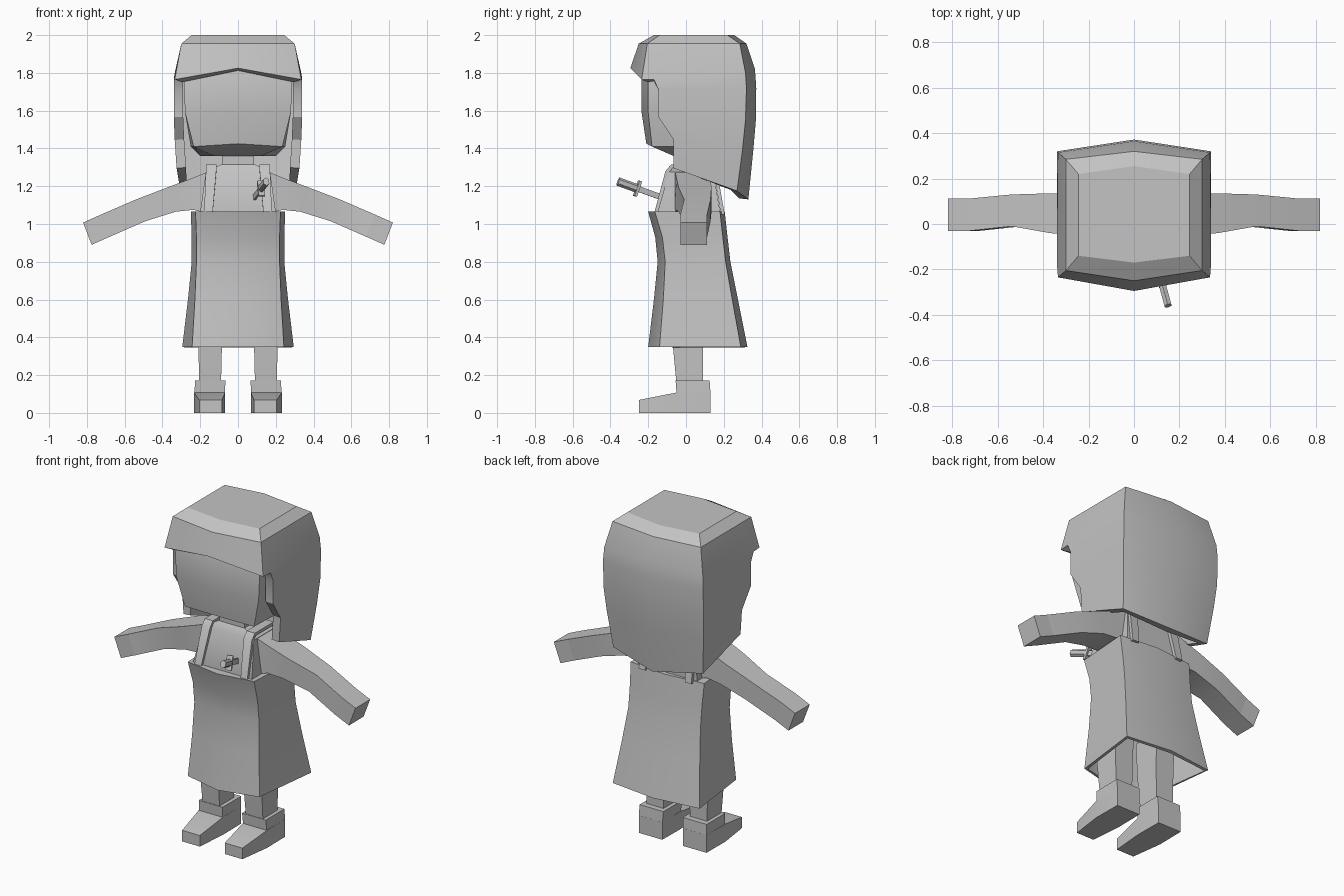
import bpy, bmesh
from mathutils import Vector, Matrix

cube = bpy.data.objects.get("Cube")
if cube:
    bpy.data.objects.remove(cube, do_unlink=True)

grey = bpy.data.materials.new("plain_grey")
grey.use_nodes = True
GREY = (0.55, 0.55, 0.55, 1)
grey.diffuse_color = GREY
grey.node_tree.nodes["Principled BSDF"].inputs["Base Color"].default_value = GREY


def finish(name, bm, mirror=False, thick=0, offset=-1):
    """Turn a bmesh into an object, apply its modifiers and shade it."""
    mesh = bpy.data.meshes.new(name)
    bm.to_mesh(mesh)
    bm.free()
    mesh.materials.append(grey)
    ob = bpy.data.objects.new(name, mesh)
    bpy.context.collection.objects.link(ob)
    if mirror:
        ob.modifiers.new("mirror", "MIRROR").merge_threshold = 0.001
    if thick:
        solid = ob.modifiers.new("solidify", "SOLIDIFY")
        solid.thickness, solid.offset = thick, offset
    bpy.ops.object.select_all(action="DESELECT")
    ob.select_set(True)
    bpy.context.view_layer.objects.active = ob
    bpy.ops.object.convert(target="MESH")
    bpy.ops.object.shade_smooth_by_angle(angle=0.52)
    return ob


def skin(rings, closed=True, start=True, end=True, recalc=True):
    """Bridge rings of points with quads; rings may drop leading points (None)."""
    bm = bmesh.new()
    rows = [[bm.verts.new(p) if p else None for p in r] for r in rings]
    n = len(rows[0])
    for a, b in zip(rows, rows[1:]):
        for j in range(n if closed else n - 1):
            k = (j + 1) % n
            quad = (a[j], b[j], b[k], a[k])
            if all(quad):
                bm.faces.new(quad)
    if start:
        bm.faces.new(rows[0])
    if end:
        bm.faces.new(rows[-1])
    if recalc:
        bmesh.ops.recalc_face_normals(bm, faces=bm.faces)
    return bm


def six(z, xf, xb, front_mid, front, back, back_mid, lift=0):
    """Six-sided ring with a shallow peak at front and back."""
    return [(0, front_mid, z + lift), (xf, front, z), (xb, back, z),
            (0, back_mid, z), (-xb, back, z), (-xf, front, z)]


def rect(x0, x1, y0, y1, z):
    return [(x0, y0, z), (x1, y0, z), (x1, y1, z), (x0, y1, z)]


# Hair: half shell of columns front middle, front corner, side, back corner, back middle
hair = [
    [(0, -.17, 2), (.245, -.14, 2), (.245, -.05, 2), (.245, .22, 2), (0, .255, 2)],
    [(0, -.25, 1.955), (.3, -.205, 1.955), (.3, -.1, 1.955), (.3, .285, 1.955), (0, .32, 1.955)],
    [(0, -.295, 1.825), (.335, -.235, 1.765), (.34, -.17, 1.765), (.335, .315, 1.8), (0, .365, 1.82)],
    [None, None, (.34, -.145, 1.71), (.34, .32, 1.72), (0, .372, 1.72)],
    [None, None, (.34, -.145, 1.565), (.34, .315, 1.55), (0, .37, 1.55)],
    [None, None, (.335, -.065, 1.445), (.328, .3, 1.4), (0, .357, 1.4)],
    [None, None, (.325, -.065, 1.295), (.305, .27, 1.175), (0, .33, 1.13)],
]
finish("hair", skin(hair, closed=False, end=False, recalc=False), mirror=True, thick=.05)

# Head and neck
finish("head", skin([
    six(1.36, .125, .2, -.065, -.065, .18, .2),
    six(1.41, .235, .25, -.21, -.18, .22, .25, .015),
    six(1.59, .28, .28, -.235, -.2, .24, .28),
    six(1.77, .288, .285, -.235, -.2, .24, .28),
    six(1.9, .25, .25, -.19, -.17, .22, .25)]))
finish("neck", skin([rect(-.085, .085, -.06, .08, z) for z in (1.26, 1.4)]))

# Torso
finish("torso", skin([
    rect(-.2, .2, -.14, .17, 1.0),
    rect(-.2, .2, -.15, .18, 1.065),
    rect(-.17, .17, -.09, .145, 1.275),
    rect(-.09, .09, -.06, .09, 1.315)]))

# Shoulder straps running over the torso from front to back
strap_path = [(-.16, 1.05), (-.1, 1.275), (-.075, 1.305), (.1, 1.305), (.16, 1.25), (.195, 1.05)]
strap = [[(.135 - .02 * (z > 1.2), y, z), (.18 - .01 * (z > 1.2), y, z)] for y, z in strap_path]
finish("shoulder_straps", skin(strap, False, False, False, False), mirror=True, thick=.02, offset=0)

# Skirt, hollow below
finish("skirt", skin([
    six(1.065, .225, .25, -.2, -.165, .18, .205),
    six(.93, .22, .245, -.163, -.125, .195, .22),
    six(.8, .22, .245, -.15, -.11, .21, .235),
    six(.6, .228, .265, -.17, -.12, .245, .275),
    six(.35, .243, .295, -.2, -.14, .29, .325)], end=False), thick=.02)


# Arms and hands: rings given by top and bottom point and depth range
def arm_ring(tx, tz, bx, bz, y0, y1):
    return [(tx, y0, tz), (tx, y1, tz), (bx, y1, bz), (bx, y0, bz)]


wrist = arm_ring(.725, 1.05, .68, .932, -.03, .112)
finish("arms", skin([
    arm_ring(.14, 1.285, .18, 1.06, -.06, .13),
    arm_ring(.25, 1.24, .235, 1.075, -.05, .13),
    arm_ring(.37, 1.195, .33, 1.065, -.04, .135),
    arm_ring(.54, 1.13, .49, 1.015, -.01, .13),
    wrist]), mirror=True)
finish("hands", skin([wrist, arm_ring(.82, 1.008, .775, .89, -.03, .112)]), mirror=True)

# Legs and boots
finish("legs", skin([
    rect(.09, .205, -.05, .09, .15),
    rect(.085, .21, -.07, .09, .36),
    rect(.08, .21, -.08, .1, .6)]), mirror=True)
finish("boot_cuffs", skin([
    rect(.07, .23, -.05, .13, .1), rect(.066, .228, -.055, .125, .172)]), mirror=True)
foot = [(-.25, .085, .205, .068), (-.05, .068, .232, .108), (.13, .07, .23, .108)]
finish("boot_feet", skin([
    [(a, y, 0), (b, y, 0), (b, y, h), (a, y, h)] for y, a, b, h in foot]), mirror=True)

# Dagger stuck in the chest: handle, guard and blade along one axis
root, tip = Vector((.09, -.14, 1.145)), Vector((.15, -.36, 1.225))
axis = (tip - root).normalized()
side = axis.cross(Vector((0, 0, 1))).normalized()
up = side.cross(axis)
length = (tip - root).length
turn = Matrix((side, up, axis)).transposed().to_4x4()


def dagger_part(name, start, stop, wide, tall, sides):
    bm = bmesh.new()
    bmesh.ops.create_cone(bm, cap_ends=True, segments=sides, radius1=.5, radius2=.5, depth=1)
    if sides == 4:
        bm.transform(Matrix.Rotation(.7854, 4, "Z") @ Matrix.Scale(1.4142, 4))
        bm.transform(Matrix.Diagonal((1, 1, .7071, 1)))
    place = Matrix.Translation(root + axis * length * (start + stop) / 2)
    bm.transform(place @ turn @ Matrix.Diagonal((wide, tall, length * (stop - start), 1)))
    finish(name, bm)


dagger_part("dagger_handle", .56, 1, .036, .046, 6)
dagger_part("dagger_guard", .5, .56, .035, .085, 4)
dagger_part("dagger_blade", -.05, .5, .012, .03, 4)
